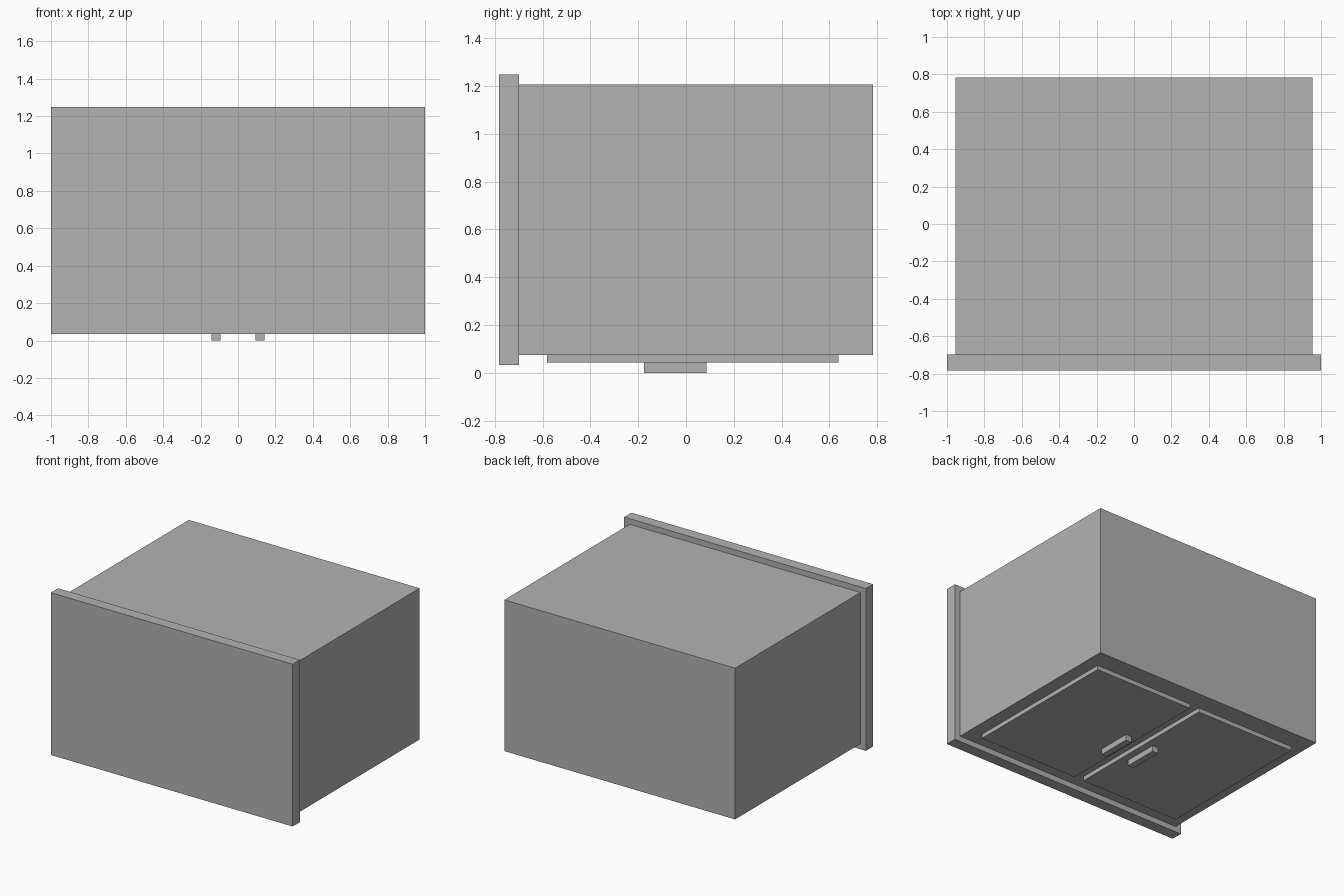
import bpy
import bmesh

cube = bpy.data.objects.get("Cube")
if cube:
    bpy.data.objects.remove(cube, do_unlink=True)

# One plain grey for the whole cabinet
grey = bpy.data.materials.new("plain grey")
grey.use_nodes = True
colour = (0.448, 0.448, 0.448, 1)
grey.diffuse_color = colour
grey.node_tree.nodes["Principled BSDF"].inputs["Base Color"].default_value = colour


def box(name, low, high):
    """Box spanning two opposite corners."""
    bm = bmesh.new()
    bmesh.ops.create_cube(bm, size=1)
    for v in bm.verts:
        v.co = [lo + (c + 0.5) * (hi - lo) for c, lo, hi in zip(v.co, low, high)]
    mesh = bpy.data.meshes.new(name)
    bm.to_mesh(mesh)
    bm.free()
    mesh.materials.append(grey)
    obj = bpy.data.objects.new(name, mesh)
    bpy.context.collection.objects.link(obj)
    return obj


def mirrored_pair(name, low, high):
    """Left box, and its copy on the right."""
    box("left_" + name, low, high)
    box("right_" + name, (-high[0], *low[1:]), (-low[0], *high[1:]))


# Cabinet body and overhanging slab
box("cabinet_body", (-0.955, -0.698, 0.075), (0.955, 0.783, 1.206))
box("overhanging_slab", (-1, -0.783, 0.034), (1, -0.698, 1.248))

# Doors on the underside, with a bar handle each
mirrored_pair("door", (0.04, -0.582, 0.043), (0.857, 0.637, 0.075))
mirrored_pair("handle", (0.093, -0.175, 0), (0.142, 0.085, 0.043))
